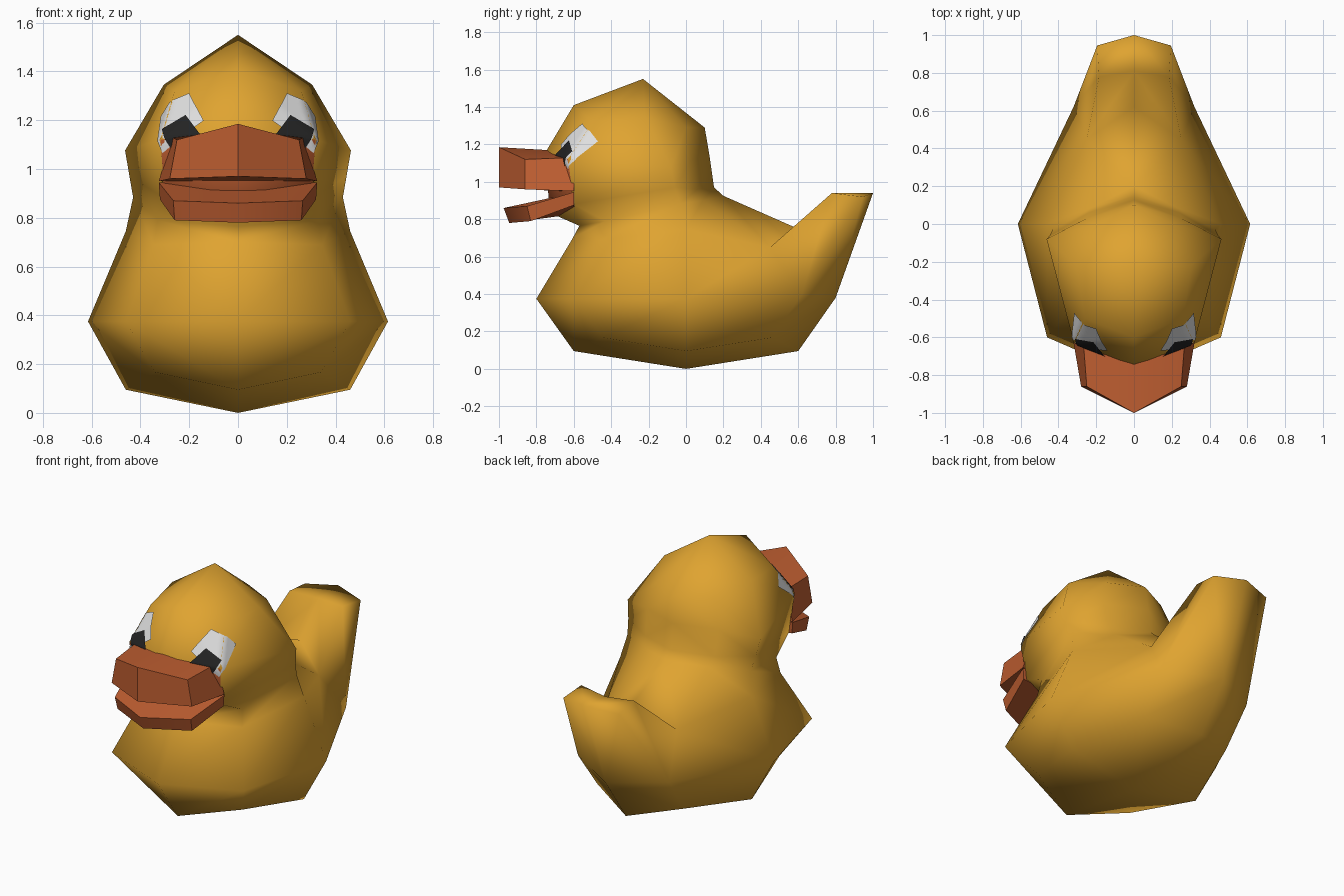
import bpy, bmesh, math
from mathutils import Vector
from mathutils.bvhtree import BVHTree

if "Cube" in bpy.data.objects:
    bpy.data.objects.remove(bpy.data.objects["Cube"])


def material(name, rgb):
    m = bpy.data.materials.new(name)
    m.diffuse_color = (*rgb, 1)
    m.use_nodes = True
    m.node_tree.nodes["Principled BSDF"].inputs["Base Color"].default_value = m.diffuse_color
    return m


YELLOW = material("duck yellow", (0.74, 0.37, 0.03))
ORANGE = material("beak orange", (0.51, 0.11, 0.03))
WHITE = material("eye white", (0.74, 0.74, 0.74))
BLACK = material("pupil black", (0.017, 0.017, 0.017))


def add_ring(bm, half):
    """Closed mirrored ring from half of its points (first and last on x = 0)."""
    right = [bm.verts.new(p) for p in half]
    left = [bm.verts.new((-p[0], p[1], p[2])) for p in half[1:-1]]
    return right, [right[0]] + left + [right[-1]]


def loft(bm, rings):
    rings = [add_ring(bm, r) for r in rings]
    for lo, hi in zip(rings, rings[1:]):
        for a, b in zip(lo, hi):
            for i in range(len(a) - 1):
                bm.faces.new((a[i], a[i + 1], b[i + 1], b[i]))
    return rings


def cap(bm, ring):
    for side in ring:
        bm.faces.new(side)


def pole(bm, ring, co):
    """Close an eight-sided ring with four quads around one point."""
    v = bm.verts.new(co)
    for s in ring:
        bm.faces.new((v, s[0], s[1], s[2]))
        bm.faces.new((v, s[2], s[3], s[4]))


def finish(name, bm, mats, angle=None):
    bmesh.ops.remove_doubles(bm, verts=bm.verts, dist=0.0005)
    bmesh.ops.recalc_face_normals(bm, faces=bm.faces)
    for f in bm.faces:
        f.smooth = True
    me = bpy.data.meshes.new(name)
    bm.to_mesh(me)
    bm.free()
    for m in mats:
        me.materials.append(m)
    ob = bpy.data.objects.new(name, me)
    bpy.context.collection.objects.link(ob)
    if angle:
        bpy.ops.object.select_all(action='DESELECT')
        ob.select_set(True)
        bpy.context.view_layer.objects.active = ob
        bpy.ops.object.shade_smooth_by_angle(angle=math.radians(angle))
    return ob


# Body and head: rings of front, front corner, side, back corner, back
low_back, low_corner = (0, .80, .38), (.32, .62, .40)
top_corner, top_back = (.25, .45, .65), (0, .62, .74)
body_rings = [
    [(0, -.60, .095), (.342, -.444, .167), (.46, 0, .095), (.30, .46, .167), (0, .60, .095)],
    [(0, -.80, .375), (.46, -.60, .375), (.615, 0, .375), low_corner, low_back],
    [(0, -.605, .70), (.345, -.45, .69), (.46, 0, .745), top_corner, top_back],
    [(0, -.57, .765), (.33, -.43, .79), (.43, -.03, .884), (.22, .09, .90), (0, .20, .925)],
    [(0, -.73, .835), (.30, -.60, .88), (.445, -.06, .97), (.24, .06, .96), (0, .15, .97)],
    [(0, -.75, 1.16), (.318, -.63, 1.12), (.463, -.08, 1.076), (.25, .03, 1.12), (0, .127, 1.13)],
    [(0, -.60, 1.41), (.26, -.50, 1.32), (.304, -.22, 1.346), (.20, 0, 1.29), (0, .10, 1.29)],
]
bm = bmesh.new()
rings = loft(bm, body_rings)
pole(bm, rings[0], (0, 0, 0))
pole(bm, rings[-1], (0, -.23, 1.55))

# Mouth area of the head takes the beak colour; open the rump for the tail
rump = []
for f in bm.faces:
    c = f.calc_center_median()
    if c.y < -.62 and .9 < c.z < 1.1:
        f.material_index = 1
    if c.y > .5 and .45 < c.z < .62:
        rump.append(f)
bmesh.ops.delete(bm, geom=rump, context='FACES')

# Tail: upswept from the rump to a flat tip
tail = loft(bm, [
    [low_back, low_corner, top_corner, top_back],
    [(0, 1.0, .94), (.195, .945, .92), (.185, .78, .94), (0, .81, .93)],
])
cap(bm, tail[-1])
body = finish("body", bm, [YELLOW, ORANGE])


# Beak halves: top centre, top corner, bottom corner, bottom centre
def beak(name, root, tip):
    b = bmesh.new()
    r = loft(b, [root, tip])
    cap(b, r[0])
    cap(b, r[1])
    finish(name, b, [ORANGE], 50)


beak("upper_beak",
     [(0, -.66, 1.165), (.27, -.60, 1.13), (.325, -.60, .95), (0, -.60, .945)],
     [(0, -1.0, 1.185), (.25, -.86, 1.12), (.28, -.86, .96), (0, -1.0, .97)])
beak("lower_beak",
     [(0, -.58, .945), (.325, -.60, .945), (.32, -.60, .875), (0, -.58, .83)],
     [(0, -.975, .86), (.265, -.85, .87), (.26, -.83, .79), (0, -.945, .78)])

# Eyes: thin patches laid on the head surface
head = BVHTree.FromPolygons([v.co.copy() for v in body.data.vertices],
                            [tuple(p.vertices) for p in body.data.polygons])


def patch(name, corners, lift, mat, n=12):
    a, b, c, d = map(Vector, corners)
    bm = bmesh.new()
    for sx in (1, -1):
        grid = []
        for i in range(n + 1):
            row = []
            for j in range(n + 1):
                p = a.lerp(b, i / n).lerp(d.lerp(c, i / n), j / n)
                q, normal, _, _ = head.find_nearest(p)
                out = Vector((.6, -.75, .28))
                q = q + out * lift
                row.append(bm.verts.new((q.x * sx, q.y, q.z)))
            grid.append(row)
        for i in range(n):
            for j in range(n):
                f = [grid[i][j], grid[i][j + 1], grid[i + 1][j + 1], grid[i + 1][j]]
                bm.faces.new(f if sx > 0 else f[::-1])
    for f in bm.faces:
        f.smooth = True
    me = bpy.data.meshes.new(name)
    bm.to_mesh(me)
    bm.free()
    me.materials.append(mat)
    bpy.context.collection.objects.link(bpy.data.objects.new(name, me))


patch("eye_whites", [(.19, -.54, 1.30), (.325, -.47, 1.22), (.315, -.65, 1.06), (.14, -.67, 1.20)],
      .005, WHITE)
patch("pupils", [(.21, -.62, 1.22), (.305, -.60, 1.16), (.28, -.68, 1.07), (.15, -.70, 1.14)],
      .009, BLACK)
